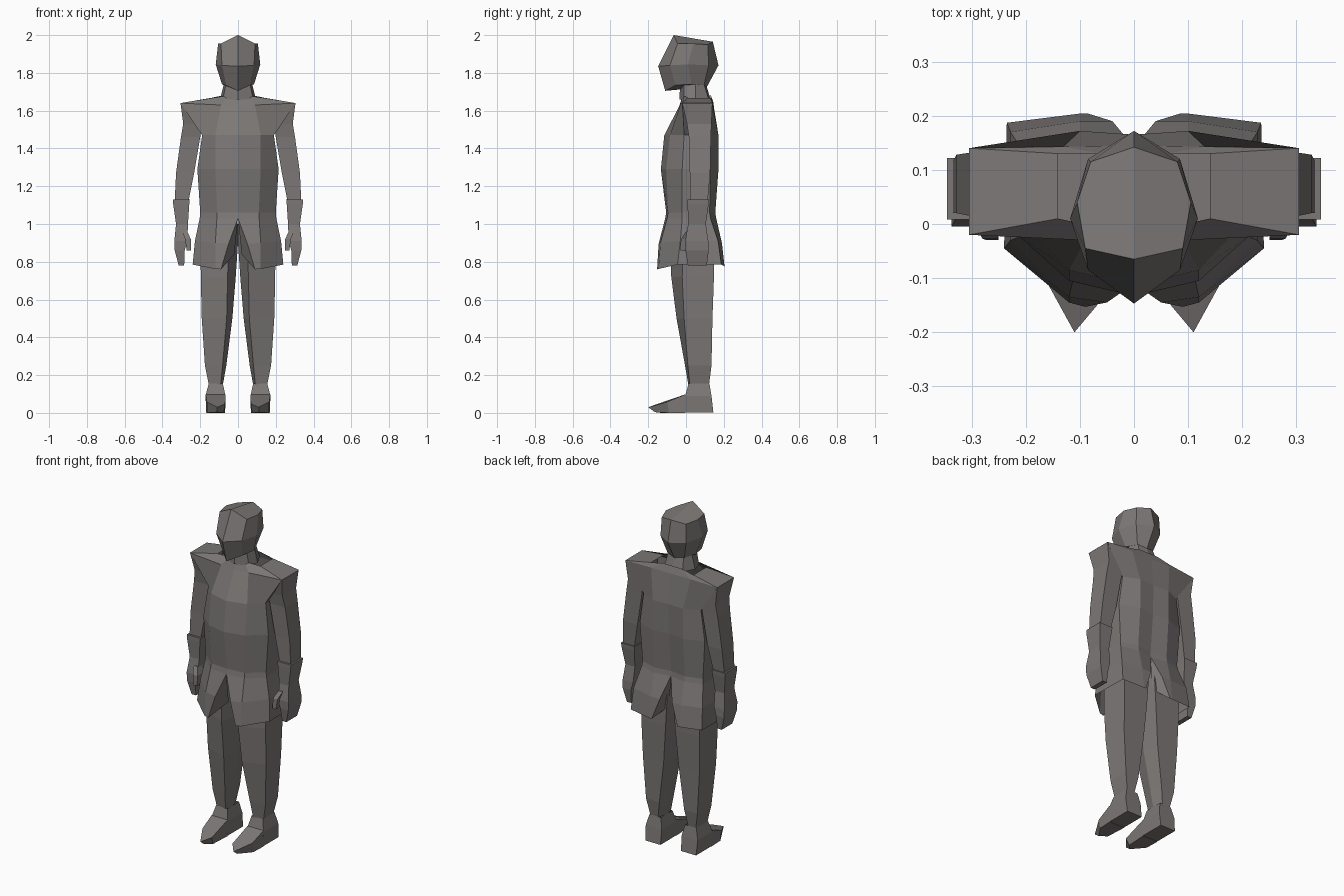
import bpy, bmesh

mat = bpy.data.materials.new("stone grey")
mat.diffuse_color = (0.2, 0.187, 0.182, 1)


def loft(name, rings, closed=True, bottom=True, top=True, extra=()):
    """Skin the +x half ring by ring (top to bottom) and mirror it across x = 0."""
    bm = bmesh.new()
    rows = [[bm.verts.new(p) for p in r] for r in rings]
    n = len(rings[0])
    for a, b in zip(rows, rows[1:]):
        for i in range(n if closed else n - 1):
            j = (i + 1) % n
            bm.faces.new((a[i], b[i], b[j], a[j]))
    if top:
        bm.faces.new(rows[0])
    if bottom:
        bm.faces.new(rows[-1][::-1])
    for tri in extra:
        bm.faces.new([bm.verts.new(p) for p in tri])
    bmesh.ops.remove_doubles(bm, verts=bm.verts, dist=0.0005)
    bmesh.ops.recalc_face_normals(bm, faces=bm.faces)
    me = bpy.data.meshes.new(name)
    bm.to_mesh(me)
    bm.free()
    me.materials.append(mat)
    ob = bpy.data.objects.new(name, me)
    bpy.context.collection.objects.link(ob)
    ob.modifiers.new("mirror", 'MIRROR')
    return ob


def at(z, *xy):
    return [(x, y, z) for x, y in xy]


def box(z, x0, x1, y0, y1):
    return at(z, (x0, y0), (x1, y0), (x1, y1), (x0, y1))


# head: front centre, cheek, side, back corner, back centre
loft("head", [
    [(0, -.065, 2.0), (.09, -.045, 1.955), (.105, .04, 1.955), (.08, .115, 1.95), (0, .142, 1.965)],
    [(0, -.147, 1.835), (.085, -.085, 1.84), (.118, .01, 1.845), (.085, .12, 1.84), (0, .172, 1.84)],
    [(0, -.11, 1.705), (.065, -.055, 1.735), (.085, .03, 1.74), (.055, .095, 1.735), (0, .11, 1.725)],
], closed=False)

# neck
loft("neck", [
    at(1.76, (0, -.03), (.06, -.01), (.07, .05), (.05, .09), (0, .1)),
    at(1.66, (0, -.035), (.08, -.01), (.095, .05), (.06, .12), (0, .13)),
], closed=False)

# coat: front centre, front mid, side front, side back, back mid, back centre
loft("coat", [
    [(0, -.02, 1.675), (.05, -.01, 1.68), (.14, .01, 1.668), (.14, .13, 1.668), (.06, .13, 1.685), (0, .13, 1.685)],
    [(0, -.035, 1.625), (.09, -.03, 1.63), (.305, -.02, 1.64), (.305, .14, 1.64), (.13, .143, 1.645), (0, .145, 1.645)],
    at(1.47, (0, -.115), (.12, -.085), (.19, -.01), (.19, .13), (.1, .172), (0, .165)),
    at(1.29, (0, -.133), (.12, -.105), (.215, -.02), (.215, .13), (.1, .172), (0, .16)),
    at(1.06, (0, -.105), (.11, -.095), (.2, -.02), (.2, .125), (.1, .155), (0, .14)),
], closed=False, bottom=False, top=False)

# open coat tails with a front and back slit
loft("coat_tails", [
    [(0, -.105, 1.06), (.11, -.095, 1.06), (.2, -.02, 1.06), (.2, .125, 1.06), (.1, .155, 1.06), (0, .14, 1.06)],
    [(0, -.11, 1.03), (.112, -.1, 1.03), (.203, -.02, 1.03), (.203, .13, 1.03), (.1, .16, 1.03), (0, .142, 1.03)],
    [(.05, -.145, .895), (.12, -.135, .9), (.228, -.03, .91), (.228, .17, .91), (.1, .19, .9), (.04, .19, .9)],
    [(.09, -.153, .76), (.12, -.145, .762), (.24, -.045, .785), (.235, .187, .785), (.1, .204, .775), (.085, .204, .775)],
], closed=False, bottom=False, top=False, extra=[
    [(0, -.11, 1.03), (.05, -.145, .895), (.09, -.153, .76), (.02, -.06, .84)],
    [(0, .142, 1.03), (.04, .19, .9), (.085, .204, .775), (.02, .13, .84)],
])

# arms with flared cuffs
loft("arm", [
    box(1.638, .2, .304, -.019, .139),
    box(1.53, .19, .29, .005, .135),
    box(1.46, .2, .302, .015, .132),
    box(1.27, .232, .328, .02, .128),
    box(1.12, .262, .335, .02, .115),
], bottom=False)
loft("cuff", [
    box(1.13, .255, .345, .008, .122),
    box(1.105, .258, .343, .008, .12),
    box(1.0, .265, .328, .012, .105),
])
loft("hand", [
    box(1.0, .265, .328, .012, .105),
    box(.91, .268, .337, -.005, .118),
    box(.86, .282, .335, -.003, .12),
    box(.78, .285, .314, .01, .11),
], top=False)
loft("thumb", [
    box(.96, .268, .295, 0, .045),
    box(.92, .25, .28, -.027, .03),
    box(.86, .25, .272, -.03, .0),
])


# legs: inner, front edge, outer front, outer back, inner back
def leg_ring(z, xi, xf, xo, yf, yo, yb):
    return at(z, (xi, (yf + yb) / 2), (xf, yf), (xo, yo), (xo - .005, yb), (xi + .02, yb))


loft("leg", [
    leg_ring(1.0, 0, .05, .19, -.08, -.01, .13),
    leg_ring(.9, 0, .05, .198, -.085, -.015, .15),
    leg_ring(.72, .012, .055, .197, -.078, -.02, .148),
    leg_ring(.5, .03, .06, .192, -.05, -.01, .14),
    leg_ring(.25, .062, .082, .175, -.005, .01, .135),
    leg_ring(.15, .08, .092, .155, .012, .02, .122),
])

# shoes: ankle block with a pointed toe
loft("shoe_heel", [
    box(.155, .08, .155, .014, .124),
    box(.09, .066, .172, -.005, .135),
    box(.002, .068, .168, -.005, .145),
], top=False)
loft("shoe_toe", [
    [(.066, -.004, .098), (.068, -.15, .048), (.11, -.2, .03), (.165, -.1, .058), (.172, -.004, .098)],
    [(.068, -.004, 0), (.075, -.13, 0), (.11, -.165, .004), (.165, -.09, 0), (.168, -.004, 0)],
])
